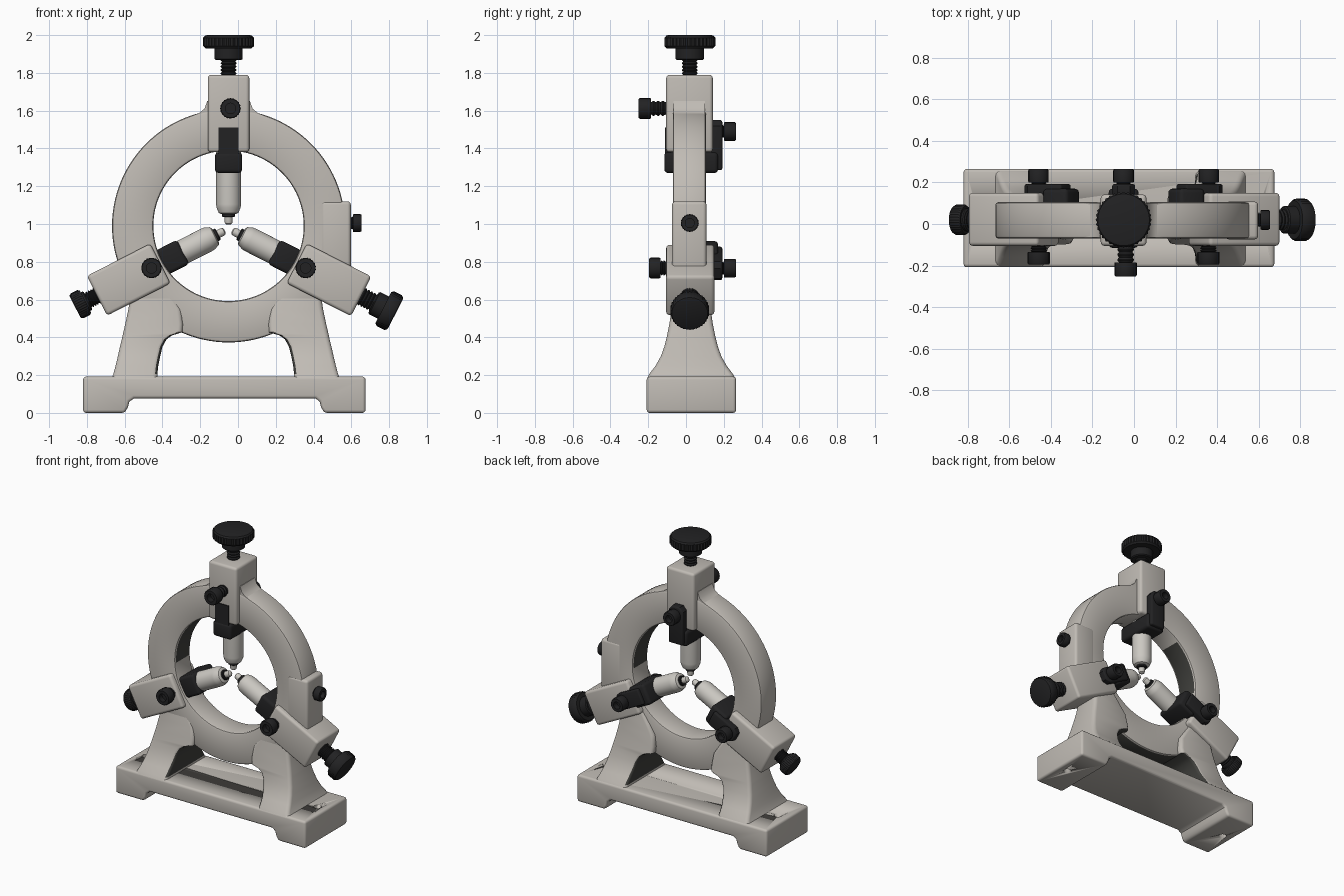
import bpy, bmesh, math
from mathutils import Matrix, Vector

if "Cube" in bpy.data.objects:
    bpy.data.objects.remove(bpy.data.objects["Cube"])

def material(name, rgb):
    m = bpy.data.materials.new(name)
    m.diffuse_color = (*rgb, 1)
    m.use_nodes = True
    m.node_tree.nodes["Principled BSDF"].inputs["Base Color"].default_value = m.diffuse_color
    return m

CAST = material("grey_cast_paint", (0.53, 0.50, 0.46))
STEEL = material("light_steel", (0.60, 0.58, 0.54))
BLACK = material("black_oxide", (0.016, 0.016, 0.017))
DARK = material("dark_inner_grey", (0.05, 0.05, 0.045))
I = Matrix.Identity(4)
YC = 0.02

def finish(name, bm, mat, M=I, bevel=0, rule=None):
    bmesh.ops.remove_doubles(bm, verts=bm.verts, dist=1e-5)
    bmesh.ops.recalc_face_normals(bm, faces=bm.faces)
    if bevel:
        edges = [e for e in bm.edges if e.calc_face_angle(0) > 0.9]
        bmesh.ops.bevel(bm, geom=edges, offset=bevel, segments=3, profile=0.5, affect='EDGES')
    bmesh.ops.transform(bm, matrix=M, verts=bm.verts)
    bm.normal_update()
    me = bpy.data.meshes.new(name)
    me.materials.append(mat)
    if rule:
        me.materials.append(DARK)
        for f in bm.faces:
            f.material_index = int(rule(f.calc_center_median(), f.normal))
    bm.to_mesh(me)
    bm.free()
    ob = bpy.data.objects.new(name, me)
    bpy.context.collection.objects.link(ob)
    bpy.context.view_layer.objects.active = ob
    ob.select_set(True)
    bpy.ops.object.shade_smooth_by_angle(angle=math.radians(35))
    ob.select_set(False)
    return ob

def loft(name, rings, mat, caps=True, **kw):
    bm = bmesh.new()
    vr = [[bm.verts.new(p) for p in r] for r in rings]
    n = len(rings[0])
    for a, b in zip(vr, vr[1:]):
        for i in range(n):
            bm.faces.new((a[i], a[(i + 1) % n], b[(i + 1) % n], b[i]))
    if caps:
        bm.faces.new(vr[0])
        bm.faces.new(vr[-1])
    return finish(name, bm, mat, **kw)

def lathe(name, prof, mat, M=I, n=32, knurl=None, caps=True, **kw):
    """Turn (radius, height) points around local z; knurl = radius above which ridges appear."""
    rings = []
    for r, z in prof:
        ring = []
        for i in range(n):
            k = r * (0.95 if knurl and r > knurl and i % 2 else 1)
            a = 2 * math.pi * i / n
            ring.append((k * math.cos(a), k * math.sin(a), z))
        rings.append(ring)
    return loft(name, rings, mat, caps, M=M, **kw)

def prism(name, pts, y0, y1, mat, **kw):
    return loft(name, [[(x, y, z) for x, z in pts] for y in (y0, y1)], mat, **kw)

def box(name, lo, hi, mat, **kw):
    pts = [(lo[0], lo[2]), (hi[0], lo[2]), (hi[0], hi[2]), (lo[0], hi[2])]
    return prism(name, pts, lo[1], hi[1], mat, **kw)

def thread(r, z0, z1, n=5):
    d = (z1 - z0) / n
    pts = []
    for i in range(n):
        pts += [(r * 0.82, z0 + i * d), (r, z0 + (i + 0.4) * d), (r, z0 + (i + 0.6) * d)]
    return pts + [(r * 0.82, z1)]

def bolt(name, M, r, neck, head):
    """Socket-head bolt along local z."""
    prof = thread(r * 0.72, -0.02, neck, 4) + [
        (r * .95, neck), (r, neck + .006), (r, neck + head - .008), (r * .9, neck + head),
        (r * .5, neck + head), (r * .5, neck + head * .4)]
    lathe(name, prof, BLACK, M, n=40, knurl=r * 0.97)

# base with a recess between the feet and two bolt holes
base = prism("base", [(-.82, 0), (-.60, 0), (-.583, .03), (-.575, .06), (-.55, .077),
                      (.41, .077), (.432, .06), (.44, .03), (.457, 0), (.675, 0),
                      (.675, .192), (-.82, .192)], -.208, .265, CAST, bevel=.016)
for i, x in enumerate((-.745, .605)):
    cut = lathe("hole_cutter_%d" % i, [(.026, -.1), (.026, .4)], DARK,
                Matrix.Translation((x, .03, 0)), n=24)
    cut.hide_render = True
    cut.hide_viewport = True
    b = base.modifiers.new("bolt_hole", 'BOOLEAN')
    b.object = cut
    b.solver = 'EXACT'

# main ring, dark inside the upper bore sides and over the window
RC = Vector((-.05, .0175, .99))
ri, ro, h, c = .398, .617, .0875, .014
sec = [(ri, -h + c), (ri + .3 * c, -h + .3 * c), (ri + c, -h), (ro - c, -h), (ro - .3 * c, -h + .3 * c),
       (ro, -h + c), (ro, h - c), (ro - .3 * c, h - .3 * c), (ro - c, h), (ri + c, h),
       (ri + .3 * c, h - .3 * c), (ri, h - c), (ri, -h + c)]
def ring_rule(p, nrm):
    d = p - RC
    if abs(nrm.y) > .1:
        return False
    if d.length < .5:
        return abs(d.x) > .24 and -.03 < d.z < .31
    return abs(d.x) < .26 and d.z < -.4
lathe("ring", sec, CAST, Matrix.Translation(RC) @ Matrix.Rotation(math.pi / 2, 4, 'X'),
      n=112, caps=False, rule=ring_rule)

# fillets where the top block meets the ring
half = [(.19, 1.573), (.155, 1.588), (.128, 1.61), (.113, 1.65)]
prism("top_shoulder", [(RC.x - .19, 1.5)] + [(RC.x - x, z) for x, z in half] +
      [(RC.x + x, z) for x, z in half[::-1]] + [(RC.x + .19, 1.5)], -.066, .101, CAST)

# flared legs, mirrored about the frame axis
def rounded(x0, x1, hy, z, r=.025):
    pts = []
    for q, (sx, sy) in enumerate(((1, 1), (0, 1), (0, 0), (1, 0))):
        cx = (x1 - r) if sx else (x0 + r)
        cy = .027 + (hy - r if sy else r - hy)
        for k in range(4):
            a = math.radians(q * 90 + k * 30)
            pts.append((cx + r * math.cos(a), cy + r * math.sin(a), z))
    return pts

levels = [(.18, -.672, -.425, .234), (.205, -.66, -.427, .222), (.25, -.648, -.422, .188),
          (.30, -.636, -.412, .160), (.35, -.625, -.400, .142), (.39, -.615, -.378, .132),
          (.41, -.611, -.350, .127), (.427, -.607, -.295, .124), (.47, -.597, -.29, .115),
          (.55, -.58, -.30, .104), (.62, -.57, -.345, .095), (.70, -.56, -.40, .088)]
AX = -.065
for side, s in (("left", 1), ("right", -1)):
    def leg_rule(p, nrm, s=s):
        return nrm.x * s > .6 and .22 < p.z < .42 or (nrm.z < -.6 and .38 < p.z < .43)
    rings = [[(AX + s * (x - AX), y, z) for x, y, z in rounded(x0, x1, hy, z)]
             for z, x0, x1, hy in levels]
    loft(side + "_leg", rings, CAST, rule=leg_rule)

# hinge boss with its bolt on the right
box("hinge_boss", (.44, -.074, .74), (.597, .108, 1.12), CAST, bevel=.018)
bolt("hinge_bolt", Matrix.Translation((.597, YC, 1.005)) @ Matrix.Rotation(math.pi / 2, 4, 'Y'), .048, .012, .045)

# three finger stations around the centre: angle, block end, half width, back bolt, knob data
C = Matrix.Translation((-.05, YC, .975))
stations = (
    ("top", 0, .815, .11, .515, (.135, .075, .042, .893, .955, 1.025)),
    ("right", 117, .788, .118, .46, (.103, .066, .05, .862, .92, .992)),
    ("left", -117, .782, .118, .46, (.074, .055, .045, .835, .85, .912)))
for name, ang, end, w, bt, (kr, sr, tr, k0, k1, k2) in stations:
    M = C @ Matrix.Rotation(math.radians(ang), 4, 'Y')
    top = name == "top"
    # cast block holding the finger
    box(name + "_block", (-w, -.125, .405), (w, .122 if top else .13, end), CAST, M=M, bevel=.018)
    # steel finger, collar and tip
    lathe(name + "_finger", [(.04, .078), (.052, .084), (.064, .112), (.066, .13), (.066, .45)], STEEL, M)
    lathe(name + "_collar", [(.03, .062), (.034, .066), (.034, .085)], BLACK, M, n=24)
    lathe(name + "_tip", [(.010, .022), (.019, .028), (.022, .04), (.022, .07)], STEEL, M, n=24)
    # clamp, strap and bolt at the back
    box(name + "_clamp", (-.072, -.135 if top else -.075, .295 if top else .27), (.072, .15, .405),
        BLACK, M=M, bevel=.02)
    prism(name + "_strap", [(-.055, .31), (.055, .31), (.055, bt + .03), (.03, bt + .06),
                            (-.03, bt + .06), (-.055, bt + .03)], .11, .172, BLACK, M=M, bevel=.01)
    bolt(name + "_back_bolt", M @ Matrix.Translation((0, .172, bt)) @ Matrix.Rotation(-math.pi / 2, 4, 'X'),
         .05, .008, .065)
    # locking bolt at the front
    ft, neck, head = (.637, .08, .067) if top else (.458, .03, .06)
    bolt(name + "_front_bolt", M @ Matrix.Translation((.01 if top else 0, -.125, ft)) @
         Matrix.Rotation(math.pi / 2, 4, 'X'), .055, neck, head)
    # adjusting screw and knurled knob
    lathe(name + "_screw", thread(tr, end - .02, k0 + .01, 6), BLACK, M)
    lathe(name + "_knob", [(sr * .9, k0), (sr, k0 + .006), (sr, k1), (kr * .9, k1), (kr, k1 + .012),
                           (kr, k2 - .014), (kr * .92, k2 - .003), (kr * .85, k2)],
          BLACK, M, n=72, knurl=kr * .95)

# dark key in the front slot of the top block
box("slot_key", (-.053, -.131, .38), (.053, -.1, .537), BLACK, M=C)
